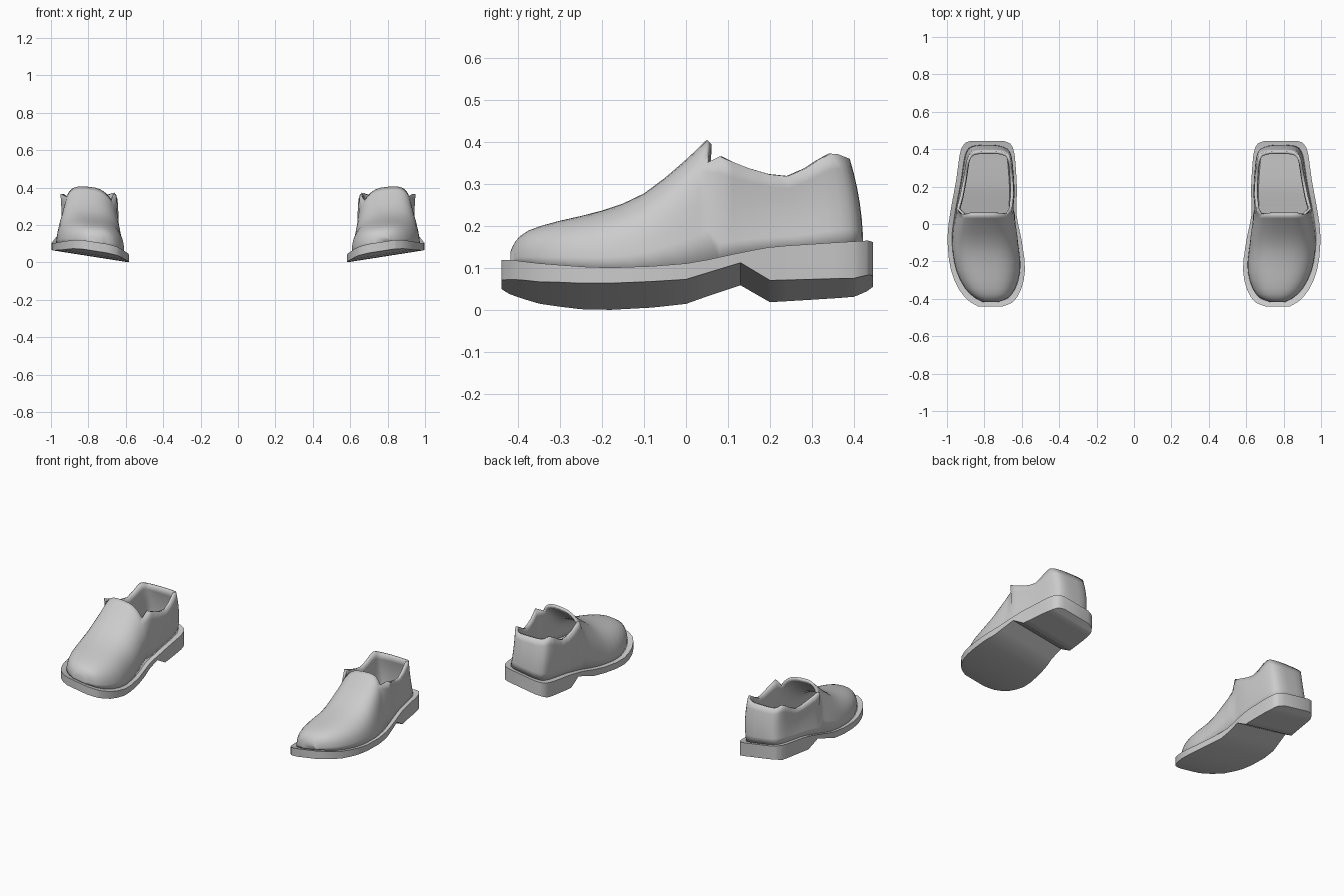
import bpy, bmesh, math

if "Cube" in bpy.data.objects:
    bpy.data.objects.remove(bpy.data.objects["Cube"])

grey = bpy.data.materials.new("plain_grey")
grey.use_nodes = True
grey.diffuse_color = (0.6, 0.6, 0.6, 1)
grey.node_tree.nodes["Principled BSDF"].inputs["Base Color"].default_value = (0.6, 0.6, 0.6, 1)

MID, TILT, INSET, SHRINK = 0.79, 0.157, 0.024, 0.945

# Profiles along the shoe: (y, value)
INNER = [(-.44, .70), (-.42, .65), (-.35, .604), (-.24, .583), (-.08, .602), (.05, .628),
         (.19, .626), (.35, .636), (.4, .645), (.43, .662), (.445, .7)]
OUTER = [(-.44, .835), (-.41, .885), (-.35, .936), (-.24, .98), (-.08, .998), (.05, .984),
         (.24, .95), (.37, .932), (.41, .92), (.435, .9), (.445, .87)]
BOTTOM = [(-.44, .065), (-.35, .045), (-.25, .035), (-.18, .033), (-.08, .036), (0, .042),
          (.13, .085), (.2, .045), (.4, .055), (.445, .07)]
TOP = [(-.44, .113), (-.35, .089), (-.18, .07), (0, .08), (.1, .102), (.2, .124),
       (.3, .134), (.4, .143), (.445, .15)]
VAMP = [(-.42, .14), (-.412, .16), (-.4, .178), (-.37, .197), (-.3, .217), (-.2, .24),
        (-.1, .28), (0, .36), (.05, .408)]
RIM = [(.05, .38), (.1, .358), (.16, .335), (.24, .318), (.3, .338), (.37, .373), (.42, .362)]


def lerp(a, b, t):
    return a + (b - a) * t


def sample(table, y, smooth=True):
    """Value of a profile at y, with Hermite smoothing if wanted."""
    y = min(max(y, table[0][0]), table[-1][0])
    i = next(k for k in range(len(table) - 1) if y <= table[k + 1][0])
    (y0, v0), (y1, v1) = table[i], table[i + 1]
    t = (y - y0) / (y1 - y0)
    if not smooth:
        return lerp(v0, v1, t)

    def slope(k):
        a, b = table[max(k - 1, 0)], table[min(k + 1, len(table) - 1)]
        return (b[1] - a[1]) / (b[0] - a[0]) * (y1 - y0)
    return ((2*t**3 - 3*t*t + 1) * v0 + (t**3 - 2*t*t + t) * slope(i)
            + (3*t*t - 2*t**3) * v1 + (t**3 - t*t) * slope(i + 1))


def tilt(x):
    return TILT * (x - MID)


def finish(bm, name, angle):
    bmesh.ops.remove_doubles(bm, verts=bm.verts, dist=0.0002)
    bmesh.ops.recalc_face_normals(bm, faces=bm.faces)
    mesh = bpy.data.meshes.new(name)
    bm.to_mesh(mesh)
    bm.free()
    mesh.materials.append(grey)
    ob = bpy.data.objects.new(name, mesh)
    bpy.context.collection.objects.link(ob)
    bpy.ops.object.select_all(action="DESELECT")
    ob.select_set(True)
    bpy.context.view_layer.objects.active = ob
    bpy.ops.object.shade_smooth_by_angle(angle=math.radians(angle))
    return ob


def bridge(bm, a, b, closed=False):
    n = len(a)
    for k in range(n if closed else n - 1):
        m = (k + 1) % n
        bm.faces.new((a[k], a[m], b[m], b[k]))


def make_sole(name, side):
    # Crosswise slices with the notch in front of the heel block
    ys = {y for table in (INNER, OUTER, BOTTOM, TOP) for y, _ in table}
    ys |= {-.432, -.39, .44, -.3, .16}
    bm = bmesh.new()
    slices = []
    for y in sorted(ys):
        xi, xo = sample(INNER, y), sample(OUTER, y)
        low, high = sample(BOTTOM, y, False), sample(TOP, y)
        corners = [(xi, low), (xo, low), (xo, high), (xi, high)]
        slices.append([bm.verts.new((side * x, y, z + tilt(x))) for x, z in corners])
    for a, b in zip(slices, slices[1:]):
        bridge(bm, a, b, True)
    bm.faces.new(slices[0])
    bm.faces.new(slices[-1])
    return finish(bm, name, 35)


def base_edges(y):
    """Inner and outer x of the upper where it meets the sole."""
    return sample(INNER, y / SHRINK) + INSET, sample(OUTER, y / SHRINK) - INSET


def make_upper(name, side):
    bm = bmesh.new()
    count, wall = 24, 6

    def vert(x, y, z):
        return bm.verts.new((side * x, y, z))

    # Arched slices from toe to throat
    stations = [-.418, -.414, -.407, -.395, -.375, -.345, -.3, -.25, -.2, -.15, -.1, -.05, 0, .03, .05]
    arches = []
    for y in stations:
        xi, xo = base_edges(y)
        waist = max(0, (y + .15) / .2)
        power = lerp(.78, .66, waist)
        arch = []
        for k in range(count + 1):
            a = math.pi * k / count
            c, s = math.cos(a), max(math.sin(a), 0)
            t = s ** power
            x = (xi + xo) / 2 - math.copysign(abs(c) ** power, c) * (xo - xi) / 2
            x -= .02 * waist * math.sin(math.pi * t)
            foot = sample(TOP, y / SHRINK) + tilt(x) - .004
            crown = sample(VAMP, y) + .08 * (x - MID) - .004
            arch.append(vert(x, y, lerp(foot, crown, t)))
        arches.append(arch)
    for a, b in zip(arches, arches[1:]):
        bridge(bm, a, b)
    bm.faces.new(arches[0])

    # Walls running from the throat around the heel and back
    side_ys = [.08, .11, .15, .2, .25, .3, .34, .37, .39, .405, .414, .42]
    path = [(base_edges(y)[0], y) for y in side_ys]
    a, b = path[-1][0], base_edges(side_ys[-1])[1]
    path += [(lerp(a, b, f), .422) for f in (.25, .5, .75)]
    path += [(base_edges(y)[1], y) for y in reversed(side_ys)]
    columns = [arches[-1][:wall + 1]]
    for x, y in path:
        across = min(1, (y - .05) / .1)
        top_x = MID - .008 + (x - MID + .008) * .985 - .008 * across
        top_y = y - .032 * max(0, (y - .2) / .22)
        top_z = sample(RIM, y)
        foot = sample(TOP, y / SHRINK) + tilt(x) - .004
        column = []
        for k in range(wall + 1):
            t = k / wall
            bulge = .008 * math.sin(math.pi * t)
            column.append(vert(lerp(x, top_x, t) - bulge, lerp(y, top_y, t * t), lerp(foot, top_z, t)))
        columns.append(column)
    columns.append(arches[-1][count - wall:][::-1])
    for a, b in zip(columns, columns[1:]):
        bridge(bm, a, b)

    ob = finish(bm, name, 50)
    shell = ob.modifiers.new("lining", "SOLIDIFY")
    shell.thickness = .016
    shell.offset = -1
    return ob


for side, word in ((1, "left"), (-1, "right")):
    make_sole(word + "_sole", side)
    make_upper(word + "_upper", side)
